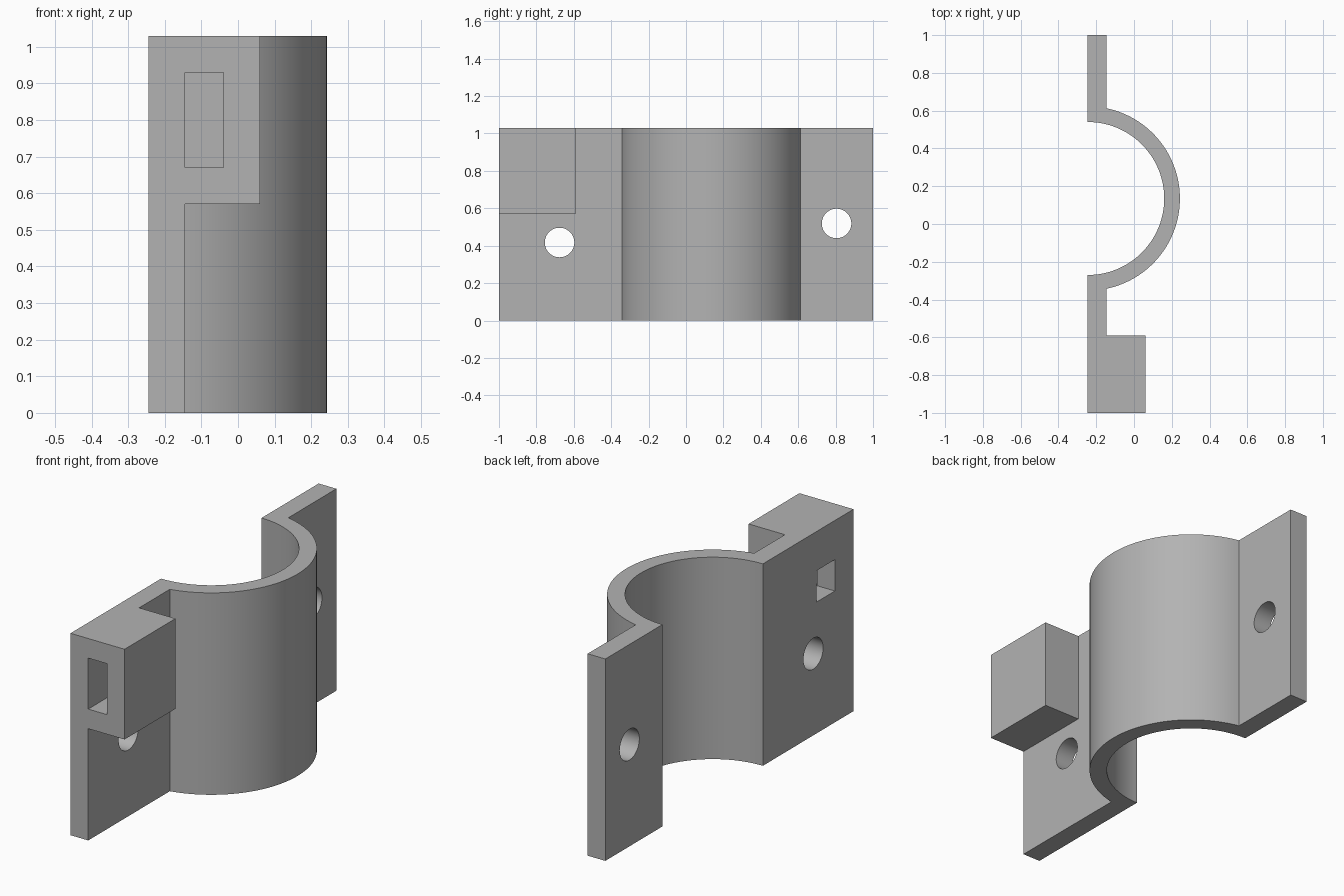
import bpy, bmesh, math

if "Cube" in bpy.data.objects:
    bpy.data.objects.remove(bpy.data.objects["Cube"], do_unlink=True)

HEIGHT = 1.03
BACK, FLANGE = -0.245, -0.145      # flange faces along x
ARC_Y, R_IN, R_OUT = 0.135, 0.405, 0.488

grey = bpy.data.materials.new("plain grey")
grey.use_nodes = True
colour = (0.45, 0.45, 0.45, 1)
grey.diffuse_color = colour
grey.node_tree.nodes["Principled BSDF"].inputs["Base Color"].default_value = colour


def add_object(name, bm):
    bmesh.ops.recalc_face_normals(bm, faces=bm.faces)
    mesh = bpy.data.meshes.new(name)
    bm.to_mesh(mesh)
    bm.free()
    mesh.materials.append(grey)
    obj = bpy.data.objects.new(name, mesh)
    bpy.context.collection.objects.link(obj)
    return obj


def box(name, x, y, z):
    bm = bmesh.new()
    bmesh.ops.create_cube(bm, size=1)
    for v in bm.verts:
        v.co = [lo + (c + 0.5) * (hi - lo) for c, (lo, hi) in zip(v.co, (x, y, z))]
    return add_object(name, bm)


def bolt_cutter(name, y, z, radius=0.079):
    bm = bmesh.new()
    bmesh.ops.create_cone(bm, cap_ends=True, segments=48, radius1=radius,
                          radius2=radius, depth=0.3)
    obj = add_object(name, bm)
    obj.rotation_euler.y = math.pi / 2
    obj.location = ((BACK + FLANGE) / 2, y, z)
    return obj


def arc(radius, start, end, steps=64):
    angles = [start + (end - start) * i / steps for i in range(steps + 1)]
    return [(BACK + radius * math.cos(a), ARC_Y + radius * math.sin(a)) for a in angles]


def combine(target, tool, operation):
    mod = target.modifiers.new(tool.name, 'BOOLEAN')
    mod.operation = operation
    mod.solver = 'EXACT'
    mod.object = tool
    bpy.context.view_layer.objects.active = target
    bpy.ops.object.modifier_apply(modifier=mod.name)
    bpy.data.objects.remove(tool, do_unlink=True)


# Half-pipe clamp with two flat flanges, extruded from its plan outline
reach = math.acos((FLANGE - BACK) / R_OUT)
outline = [(BACK, -1), (FLANGE, -1)]
outline += arc(R_OUT, -reach, reach)
outline += [(FLANGE, 1), (BACK, 1)]
outline += arc(R_IN, math.pi / 2, -math.pi / 2)
bm = bmesh.new()
base = bm.faces.new([bm.verts.new((x, y, 0)) for x, y in outline])
top = bmesh.ops.extrude_face_region(bm, geom=[base])["geom"]
bmesh.ops.translate(bm, vec=(0, 0, HEIGHT),
                    verts=[g for g in top if isinstance(g, bmesh.types.BMVert)])
clamp = add_object("clamp_bracket", bm)

# Raised block at the upper front corner
combine(clamp, box("corner_block", (BACK, 0.06), (-1, -0.59), (0.57, HEIGHT)), 'UNION')

# Blind slot from the front, meeting a window in the back face
combine(clamp, box("front_slot", (FLANGE, -0.04), (-1.1, -0.70), (0.67, 0.93)), 'DIFFERENCE')
combine(clamp, box("back_window", (-0.3, -0.10), (-0.85, -0.70), (0.67, 0.83)), 'DIFFERENCE')

# Bolt holes through the flanges
combine(clamp, bolt_cutter("front_bolt_hole", -0.676, 0.417), 'DIFFERENCE')
combine(clamp, bolt_cutter("rear_bolt_hole", 0.805, 0.519), 'DIFFERENCE')

# Smooth the curved walls, keep the edges crisp
clamp.select_set(True)
bpy.context.view_layer.objects.active = clamp
bpy.ops.object.shade_smooth_by_angle(angle=math.radians(30))
